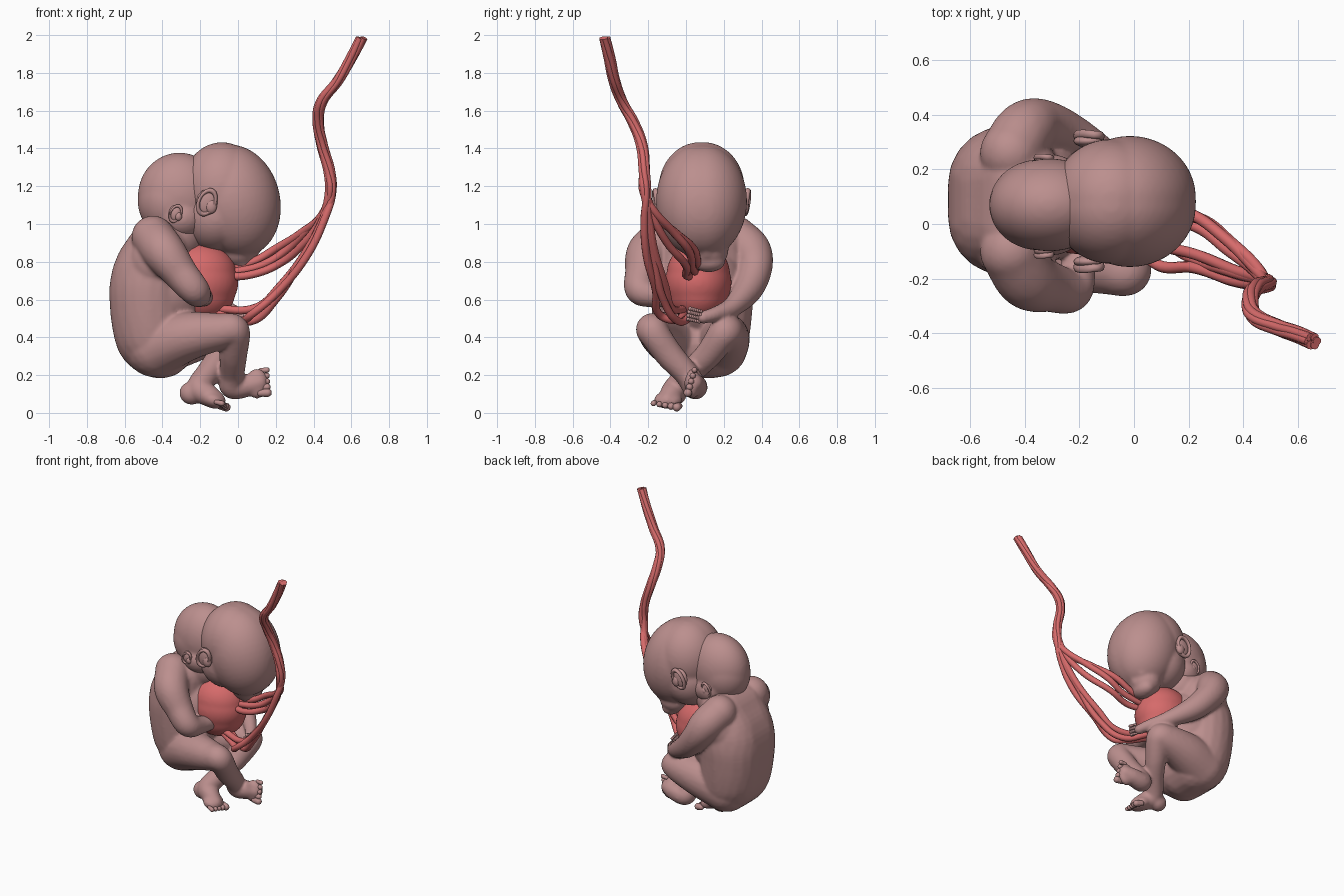
import bpy, bmesh, math
from mathutils import Vector as V, Matrix, Euler


def material(name, rgb):
    m = bpy.data.materials.new(name)
    m.diffuse_color = (*rgb, 1)
    return m


SKIN = material("dusky pink skin", (0.50, 0.275, 0.27))
RED = material("cord red", (0.67, 0.145, 0.145))


def ell(bm, c, r, rot=(0, 0, 0), sub=4):
    """Ellipsoid with centre c and radii r"""
    mat = Matrix.Translation(c) @ Euler(rot).to_matrix().to_4x4() @ Matrix.Diagonal((*r, 1))
    bmesh.ops.create_icosphere(bm, subdivisions=sub, radius=1, matrix=mat)


def limb(bm, pts, steps=9):
    """Smooth chain of spheres through (x, y, z, radius) points"""
    p = [V(q) for q in pts]
    p = [p[0] * 2 - p[1]] + p + [p[-1] * 2 - p[-2]]
    for i in range(1, len(p) - 2):
        a, b, c, d = p[i - 1:i + 3]
        for k in range(steps + 1):
            t = k / steps
            q = 0.5 * (2 * b + (c - a) * t + (2 * a - 5 * b + 4 * c - d) * t * t
                       + (3 * b - a - 3 * c + d) * t ** 3)
            r = max(q[3], 0.008)
            ell(bm, q[:3], (r, r, r), sub=3 if r > 0.03 else 2)


def digits(bm, base, spread, direction, radii, length):
    """Row of toes or fingers"""
    base, spread, direction = V(base), V(spread), V(direction).normalized()
    n = len(radii)
    for i, r in enumerate(radii):
        a = base + spread * (i / (n - 1) - 0.5)
        b = a + direction * length * (0.7 + r * 14)
        limb(bm, [(*a, r * 0.85), (*b, r)], 6)


def finish(name, bm, mat, voxel=0, smooth=6):
    me = bpy.data.meshes.new(name)
    bm.to_mesh(me)
    bm.free()
    me.materials.append(mat)
    for f in me.polygons:
        f.use_smooth = True
    ob = bpy.data.objects.new(name, me)
    bpy.context.collection.objects.link(ob)
    if voxel:
        m = ob.modifiers.new("blend", 'REMESH')
        m.mode = 'VOXEL'
        m.voxel_size = voxel
        m.use_smooth_shade = True
        s = ob.modifiers.new("soften", 'SMOOTH')
        s.factor = 0.5
        s.iterations = smooth
    return ob


# Torso: curved back made of side-by-side chains, narrowing at the seat
bm = bmesh.new()
for i in range(7):
    s = i / 3 - 1
    limb(bm, [(-0.42, 0.08 + 0.08 * s, 0.875, 0.162), (-0.462, 0.085 + 0.065 * s, 0.72, 0.208),
              (-0.470, 0.085 + 0.06 * s, 0.58, 0.21), (-0.452, 0.085 + 0.05 * s, 0.42, 0.203),
              (-0.41, 0.085 + 0.045 * s, 0.365, 0.183)], 6)
# Shoulder blades, chest and neck
for y in (-0.09, 0.245):
    ell(bm, (-0.445, y, 0.80), (0.13, 0.12, 0.15))
ell(bm, (-0.32, 0.08, 0.95), (0.15, 0.16, 0.16))
ell(bm, (-0.40, 0.08, 0.66), (0.25, 0.24, 0.28))

# Near arm, folded into the belly
limb(bm, [(-0.45, -0.10, 0.93, 0.115), (-0.39, -0.20, 0.85, 0.113), (-0.31, -0.23, 0.745, 0.093),
          (-0.23, -0.24, 0.65, 0.08), (-0.20, -0.14, 0.62, 0.06), (-0.17, -0.02, 0.61, 0.045)])
# Far arm, reaching round to the front
limb(bm, [(-0.45, 0.26, 0.93, 0.115), (-0.40, 0.34, 0.86, 0.11), (-0.34, 0.365, 0.77, 0.093),
          (-0.24, 0.33, 0.66, 0.08), (-0.10, 0.25, 0.565, 0.055), (-0.01, 0.16, 0.525, 0.04),
          (0.03, 0.09, 0.505, 0.034)])

# Near leg, thigh raised and shin crossing inward
limb(bm, [(-0.44, 0.0, 0.35, 0.162), (-0.27, -0.105, 0.405, 0.13), (-0.10, -0.16, 0.43, 0.098),
          (-0.02, -0.175, 0.432, 0.083), (-0.025, -0.09, 0.31, 0.075), (-0.03, 0.0, 0.21, 0.066),
          (-0.03, 0.045, 0.14, 0.066), (0.05, 0.05, 0.145, 0.06), (0.11, 0.04, 0.16, 0.05)])
ell(bm, (0.10, 0.035, 0.155), (0.06, 0.04, 0.08))
# Far leg, crossing behind
limb(bm, [(-0.44, 0.165, 0.35, 0.162), (-0.28, 0.20, 0.39, 0.138), (-0.12, 0.212, 0.418, 0.105),
          (-0.05, 0.20, 0.42, 0.085), (-0.09, 0.12, 0.31, 0.072), (-0.15, 0.03, 0.22, 0.066),
          (-0.205, -0.05, 0.135, 0.066), (-0.16, -0.08, 0.095, 0.06), (-0.11, -0.10, 0.065, 0.045)])
ell(bm, (-0.245, -0.05, 0.105), (0.066, 0.055, 0.062))
ell(bm, (-0.13, -0.095, 0.068), (0.065, 0.075, 0.045), (0, 0.3, 0))
finish("body_with_limbs", bm, SKIN, 0.0095, 9)

# Toes and fingers, kept crisp
bm = bmesh.new()
digits(bm, (0.12, 0.032, 0.165), (0.0, 0.035, 0.12), (1, -0.15, 0.05),
       (0.023, 0.019, 0.017, 0.016, 0.015), 0.036)
finish("near_toes", bm, SKIN)
bm = bmesh.new()
digits(bm, (-0.105, -0.10, 0.047), (0.02, 0.125, -0.02), (0.9, -0.3, -0.2),
       (0.015, 0.016, 0.017, 0.019, 0.023), 0.035)
finish("far_toes", bm, SKIN)
bm = bmesh.new()
digits(bm, (0.045, 0.075, 0.51), (0.02, 0.01, 0.055), (-0.05, -1, 0.25),
       (0.011, 0.012, 0.012, 0.011), 0.07)
finish("far_fingers", bm, SKIN)

# Main head with lowered face
bm = bmesh.new()
for y in (0.07, 0.095):
    ell(bm, (-0.015, y, 1.122), (0.238, 0.228, 0.302), (0, -0.25, 0))
    ell(bm, (-0.085, y, 1.185), (0.215, 0.216, 0.248))
    ell(bm, (-0.12, y, 1.04), (0.18, 0.205, 0.19))
ell(bm, (0.0, 0.11, 0.86), (0.105, 0.115, 0.095))
ell(bm, (0.02, 0.12, 0.80), (0.063, 0.088, 0.055))
ell(bm, (0.085, 0.11, 0.85), (0.028, 0.03, 0.03))
for y in (0.055, 0.165):
    ell(bm, (0.07, y, 0.885), (0.045, 0.045, 0.03))
finish("main_head", bm, SKIN, 0.011, 7)

# Rear head lobe, left separate so the crease stays sharp
bm = bmesh.new()
ell(bm, (-0.31, 0.07, 1.15), (0.22, 0.17, 0.228))
ell(bm, (-0.345, 0.07, 1.12), (0.186, 0.167, 0.193))
ell(bm, (-0.30, 0.07, 1.03), (0.15, 0.185, 0.13))
finish("rear_head", bm, SKIN, 0.011, 7)


# Ears: leaning rim, shallow bowl and lobe, on both sides
def ear(name, x, y, z, h, side):
    me_bm = bmesh.new()
    n, m = 28, 10
    rings = []
    for i in range(n):
        a = 2 * math.pi * i / n
        ring = []
        for j in range(m):
            b = 2 * math.pi * j / m
            r = h * (0.82 + 0.17 * math.cos(b))
            lx, lz = r * math.cos(a) * 0.72, r * math.sin(a)
            ly = h * (0.2 * math.sin(b) + 0.12 * max(-math.cos(a), 0) + 0.12 * math.sin(a))
            ring.append(me_bm.verts.new((x + lx + lz * 0.25, y + side * ly, z + lz)))
        rings.append(ring)
    for i in range(n):
        for j in range(m):
            p, q = rings[i], rings[(i + 1) % n]
            me_bm.faces.new((p[j], q[j], q[(j + 1) % m], p[(j + 1) % m]))
    ell(me_bm, (x, y - side * 0.014, z), (h * 0.75, 0.024, h * 0.9), sub=3)
    ell(me_bm, (x + h * 0.3, y - side * 0.004, z - h * 0.3), (h * 0.4, 0.02, h * 0.5), sub=3)
    bmesh.ops.recalc_face_normals(me_bm, faces=me_bm.faces)
    finish(name, me_bm, SKIN)


for side, tag in ((-1, "near"), (1, "far")):
    ear("main_ear_" + tag, -0.165, 0.083 + side * 0.235, 1.115, 0.076, side)
    ear("rear_ear_" + tag, -0.33, 0.065 + side * 0.174, 1.055, 0.05, side)

# Red belly, slightly barrel shaped
bm = bmesh.new()
for z, r in ((0.735, 0.168), (0.69, 0.176), (0.64, 0.162)):
    ell(bm, (-0.20, 0.065, z), (0.2 * r / 0.174, r, r))
finish("belly", bm, RED, 0.012, 8)

# Cord: strands twisted together above, fanning out to the belly below
TRUNK = [(0.655, -0.43, 1.985), (0.60, -0.405, 1.88), (0.53, -0.38, 1.76), (0.44, -0.335, 1.64),
         (0.425, -0.28, 1.54), (0.445, -0.235, 1.42), (0.485, -0.22, 1.27), (0.49, -0.215, 1.17)]
BRANCHES = [
    [(0.45, -0.17, 1.06), (0.33, -0.05, 0.95), (0.2, 0.04, 0.87), (0.08, 0.06, 0.80), (-0.05, 0.06, 0.76)],
    [(0.45, -0.18, 1.05), (0.35, -0.10, 0.90), (0.2, 0.0, 0.78), (0.06, 0.0, 0.73), (-0.06, 0.03, 0.72)],
    [(0.46, -0.17, 1.07), (0.36, -0.07, 0.96), (0.24, 0.02, 0.85), (0.12, 0.03, 0.78), (-0.05, 0.05, 0.74)],
    [(0.46, -0.20, 1.05), (0.37, -0.17, 0.87), (0.22, -0.11, 0.67), (0.10, -0.08, 0.56), (-0.12, 0.0, 0.55)],
    [(0.46, -0.22, 1.03), (0.37, -0.21, 0.84), (0.22, -0.16, 0.65), (0.07, -0.14, 0.52), (0.02, -0.06, 0.49),
     (-0.13, 0.0, 0.54)],
    [(0.45, -0.20, 1.02), (0.34, -0.17, 0.82), (0.2, -0.12, 0.60), (0.07, -0.04, 0.485), (-0.06, 0.03, 0.52),
     (-0.14, 0.06, 0.57)],
]
for k, branch in enumerate(BRANCHES):
    path = []
    for i, p in enumerate(TRUNK):
        a = 2 * math.pi * k / len(BRANCHES) + 0.35 * i
        path.append((V(p) + V((math.cos(a), math.sin(a), 0)) * 0.0155, 0.0165))
    path += [(V(p), 0.021) for p in branch]
    cu = bpy.data.curves.new("cord_strand", 'CURVE')
    cu.dimensions = '3D'
    cu.bevel_depth = 1.0
    cu.bevel_resolution = 3
    cu.resolution_u = 8
    cu.use_fill_caps = True
    sp = cu.splines.new('BEZIER')
    sp.bezier_points.add(len(path) - 1)
    for bp, (co, r) in zip(sp.bezier_points, path):
        bp.co = co
        bp.radius = r
        bp.handle_left_type = bp.handle_right_type = 'AUTO'
    sp.use_smooth = True
    cu.materials.append(RED)
    bpy.context.collection.objects.link(bpy.data.objects.new("cord_strand_%d" % (k + 1), cu))
